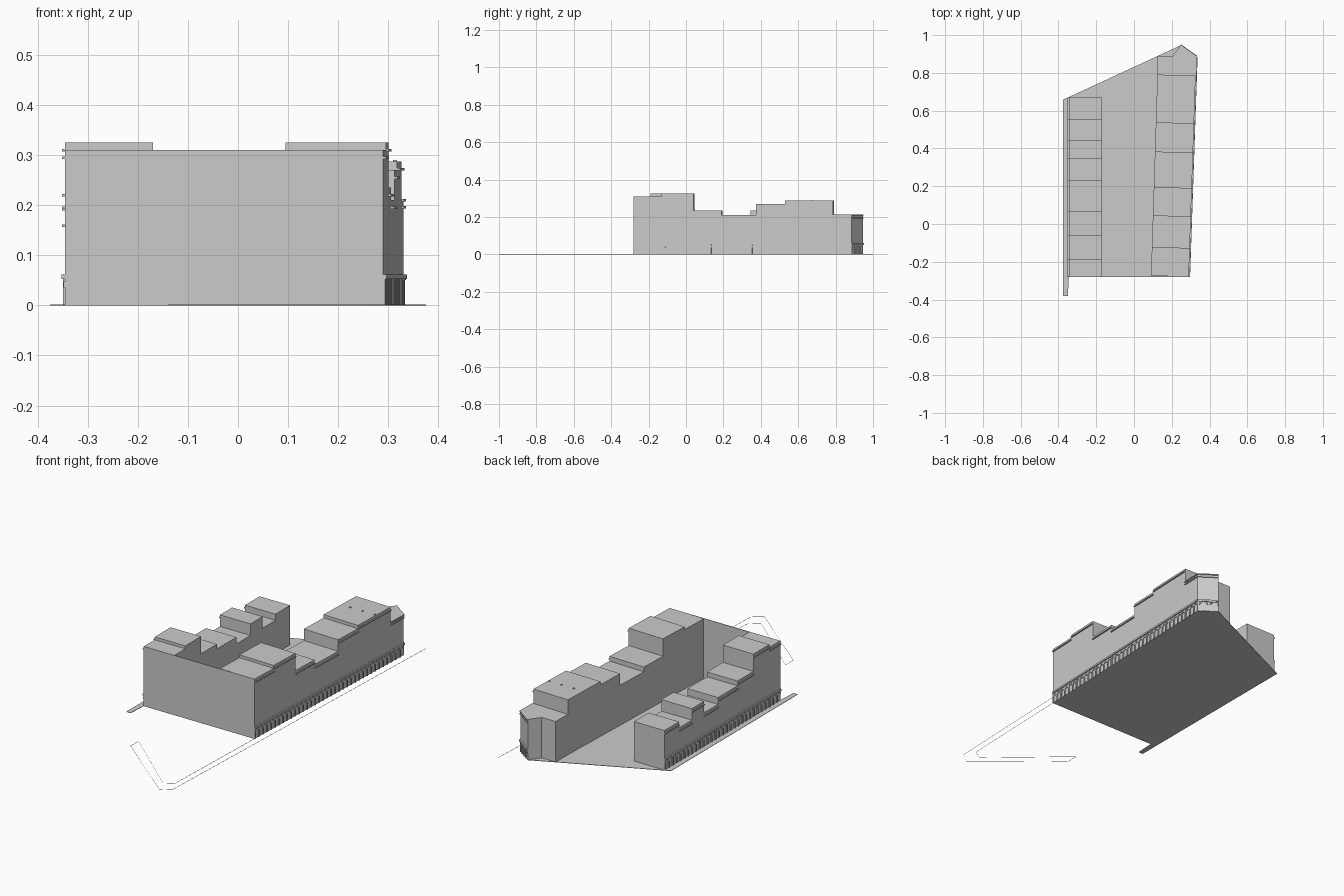
import bpy, bmesh
from mathutils import Vector

cube = bpy.data.objects.get("Cube")
if cube:
    bpy.data.objects.remove(cube, do_unlink=True)

stone = bpy.data.materials.new("pale_grey_stone")
stone.use_nodes = True
grey = (0.6, 0.6, 0.6, 1)
stone.diffuse_color = grey
stone.node_tree.nodes["Principled BSDF"].inputs["Base Color"].default_value = grey


def finish(name, bm):
    bmesh.ops.recalc_face_normals(bm, faces=bm.faces)
    mesh = bpy.data.meshes.new(name)
    bm.to_mesh(mesh)
    bm.free()
    mesh.materials.append(stone)
    obj = bpy.data.objects.new(name, mesh)
    bpy.context.collection.objects.link(obj)
    return obj


def add_prism(bm, outline, low, high):
    """Extrude a plan outline between two heights."""
    face = bm.faces.new([bm.verts.new((x, y, low)) for x, y in outline])
    new = bmesh.ops.extrude_face_region(bm, geom=[face])["geom"]
    top = [v for v in new if isinstance(v, bmesh.types.BMVert)]
    bmesh.ops.translate(bm, verts=top, vec=(0, 0, high - low))


def prism(name, outline, low, high):
    bm = bmesh.new()
    add_prism(bm, outline, low, high)
    return finish(name, bm)


def add_strip(bm, a, b, depth, low, high):
    """Ledge along plan line a-b, projecting to the right of its direction."""
    a, b = Vector(a), Vector(b)
    d = (b - a).normalized()
    out = Vector((d.y, -d.x)) * depth
    add_prism(bm, [a, b, b + out, a + out], low, high)


def east_outer(y):
    return (0.29 + (y + 0.28) * 0.034, y)


def east_inner(y):
    return (0.09 + (y + 0.28) * 0.032, y + 0.006)


def west_outer(y):
    return (-0.345, y)


def west_inner(y):
    return (-0.17, y)


# Ground slab, side pavement and the thin front wall
prism("courtyard_floor", [(-0.345, -0.28), (0.29, -0.28), (0.33, 0.885),
                          (0.245, 0.945), (-0.345, 0.672)], 0, 0.002)
prism("west_pavement", [(-0.375, -0.38), (-0.35, -0.38), (-0.345, -0.28),
                        (-0.345, 0.672), (-0.375, 0.658)], 0, 0.002)
prism("front_wall", [(-0.345, -0.28), (0.29, -0.28), (0.29, -0.277),
                     (-0.345, -0.277)], 0, 0.31)

# Stepped rows of houses: start positions and roof heights
east_y = [-0.28, -0.13, 0.04, 0.19, 0.375, 0.53, 0.785]
east_z = [0.31, 0.325, 0.235, 0.21, 0.27, 0.287]
west_y = [-0.28, -0.19, -0.06, 0.07, 0.23, 0.345, 0.445, 0.55, 0.67]
west_z = [0.31, 0.325, 0.235, 0.21, 0.175, 0.235, 0.175, 0.207]


def build_row(side, ys, zs, outer, inner, direction):
    cornices = bmesh.new()
    for i, z in enumerate(zs):
        y0, y1 = ys[i], ys[i + 1]
        prism(f"{side}_house_{i + 1}",
              [outer(y0), outer(y1), inner(y1), inner(y0)], 0, z)
        ends = (outer(y0), outer(y1))[::direction]
        low = min(z - 0.003, 0.31 if z > 0.31 else z - 0.015)
        add_strip(cornices, *ends, 0.006, low - 0.003, low + 0.002)
    finish(f"{side}_cornices", cornices)


build_row("east", east_y, east_z, east_outer, east_inner, 1)
build_row("west", west_y, west_z, west_outer, west_inner, -1)

# Angled corner tower at the back
tower = [east_outer(0.785), (0.33, 0.885), (0.245, 0.945),
         (0.205, 0.89), (0.125, 0.89), east_inner(0.785)]
prism("corner_tower", tower, 0, 0.212)
tower_trim = bmesh.new()
for a, b in zip(tower[:2], tower[1:3]):
    for low, high in ((0.193, 0.198), (0.207, 0.212), (0.051, 0.061)):
        add_strip(tower_trim, a, b, 0.005, low, high)
finish("tower_trim", tower_trim)


# Shopfront arcade: pilasters, stepped arch heads and a continuous ledge
def arcade(name, a, b, bays):
    bm = bmesh.new()
    a, b = Vector(a), Vector(b)
    add_strip(bm, a, b, 0.007, 0.053, 0.062)
    for i in range(bays):
        def at(t):
            return a.lerp(b, (i + t) / bays)
        add_strip(bm, at(0), at(0.25), 0.004, 0, 0.053)
        add_strip(bm, at(0.25), at(0.4), 0.003, 0.036, 0.046)
        add_strip(bm, at(0.85), at(1), 0.003, 0.036, 0.046)
        add_strip(bm, at(0.25), at(1), 0.003, 0.042, 0.048)
    finish(name, bm)


arcade("east_arcade", east_outer(-0.28), east_outer(0.785), 34)
arcade("tower_side_arcade", tower[0], tower[1], 3)
arcade("tower_corner_arcade", tower[1], tower[2], 4)
arcade("west_arcade", west_outer(0.67), west_outer(-0.28), 30)

# Small roof vents
vents = bmesh.new()
for x in (0.17, 0.24, 0.31):
    add_strip(vents, (x, 0.668), (x, 0.676), 0.008, 0.287, 0.29)
finish("roof_vents", vents)


# Low kerb lines around the street corner
def kerb(name, path):
    bm = bmesh.new()
    for (ax, ay), (bx, by) in zip(path, path[1:]):
        bm.faces.new([bm.verts.new(p) for p in (
            (ax, ay, 0), (bx, by, 0), (bx, by, 0.002), (ax, ay, 0.002))])
    finish(name, bm)


kerb("outer_kerb", [(0.375, 1), (0.3, -0.96), (0.25, -1), (-0.14, -0.68)])
kerb("inner_kerb", [(0.33, 0.885), (0.27, -0.9), (0.22, -0.93),
                    (-0.14, -0.615), (-0.14, -0.68)])
